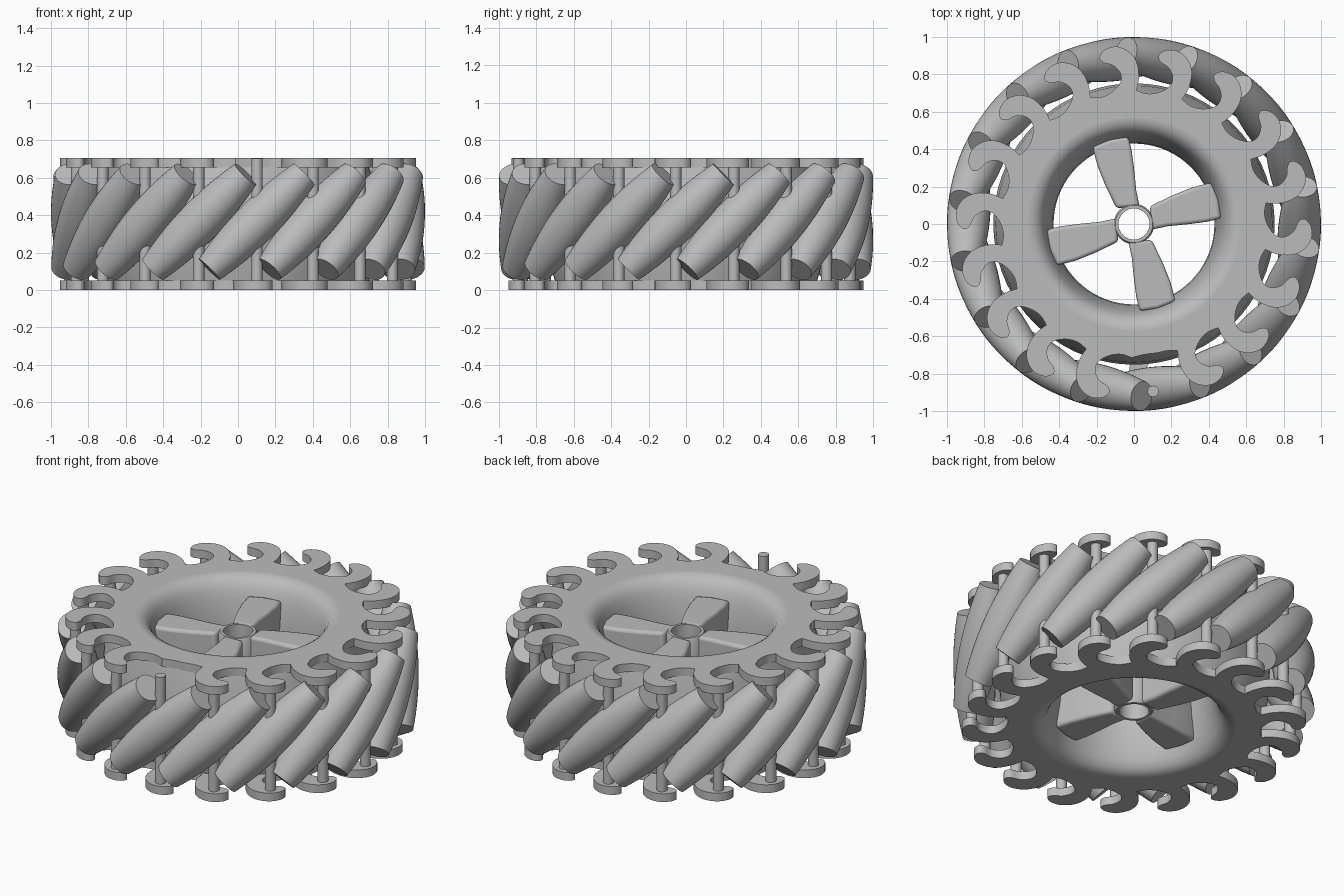
import bpy, bmesh
from math import cos, sin, pi, radians, sqrt
from mathutils import Matrix, Vector

cube = bpy.data.objects.get("Cube")
if cube:
    bpy.data.objects.remove(cube, do_unlink=True)

grey = bpy.data.materials.new("plain grey")
grey.use_nodes = True
grey.diffuse_color = (0.5, 0.5, 0.5, 1)
grey.node_tree.nodes["Principled BSDF"].inputs["Base Color"].default_value = (0.5, 0.5, 0.5, 1)

COUNT = 18
STEP = 360 / COUNT
START = -83.5          # azimuth of the first roller, in degrees
HEIGHT = 0.705
THICK = 0.05


def polar(r, deg):
    return Vector((r * cos(radians(deg)), r * sin(radians(deg)), 0))


def add(name, data):
    ob = bpy.data.objects.new(name, data)
    bpy.context.collection.objects.link(ob)
    if not data.materials:
        data.materials.append(grey)
    return ob


def smooth(ob, angle=35):
    bpy.ops.object.select_all(action='DESELECT')
    ob.select_set(True)
    bpy.context.view_layer.objects.active = ob
    bpy.ops.object.shade_smooth_by_angle(angle=radians(angle))


def lathe(name, profile, sides, closed):
    """Turn (radius, height) points about z; open profiles get end caps."""
    bm = bmesh.new()
    rings = [[bm.verts.new((r * cos(2 * pi * i / sides), r * sin(2 * pi * i / sides), z))
              for i in range(sides)] for r, z in profile]
    pairs = list(zip(rings, rings[1:]))
    if closed:
        pairs.append((rings[-1], rings[0]))
    else:
        bm.faces.new(rings[0])
        bm.faces.new(rings[-1])
    for a, b in pairs:
        for i in range(sides):
            j = (i + 1) % sides
            bm.faces.new((a[i], a[j], b[j], b[i]))
    bmesh.ops.recalc_face_normals(bm, faces=bm.faces)
    me = bpy.data.meshes.new(name)
    bm.to_mesh(me)
    bm.free()
    ob = add(name, me)
    smooth(ob)
    return ob


def soften(points, cuts=4):
    """Catmull-Rom curve through the points, last point left out."""
    p = [points[0]] + points + [points[-1]]
    out = []
    for a, b, c, d in zip(p, p[1:], p[2:], p[3:]):
        for k in range(cuts):
            t = k / cuts
            out.append(0.5 * (2 * b + (c - a) * t + (2 * a - 5 * b + 4 * c - d) * t * t
                              + (3 * b - a - 3 * c + d) * t ** 3))
    return out


# Toothed side plates: one curled hook repeated around a ring
HOOK = [(.715, -7.5), (.78, -8.4), (.86, -7.6), (.92, -5), (.953, -1), (.945, 3),
        (.91, 5.2), (.878, 4.2), (.855, 1), (.81, -1.3), (.76, -1), (.715, 3),
        (.70, 8), (.715, 12.5)]
GAP = [(.715, -7.5), (.70, -2), (.70, 4), (.70, 8), (.715, 12.5)]


def plate(name, z, broken):
    outline = []
    for k in range(COUNT):
        shape = GAP if broken and k == 0 else HOOK
        outline += soften([polar(r, START + k * STEP + a) for r, a in shape])
    hole = [polar(.57, a * 5) for a in range(72)]
    cu = bpy.data.curves.new(name, 'CURVE')
    cu.dimensions = '2D'
    cu.fill_mode = 'BOTH'
    cu.extrude = THICK / 2
    for loop in (outline, hole):
        sp = cu.splines.new('POLY')
        sp.points.add(len(loop) - 1)
        for pt, co in zip(sp.points, loop):
            pt.co = (co.x, co.y, 0, 1)
        sp.use_cyclic_u = True
    ob = add(name, cu)
    ob.location.z = z
    bpy.ops.object.select_all(action='DESELECT')
    ob.select_set(True)
    bpy.context.view_layer.objects.active = ob
    bpy.ops.object.convert(target='MESH')
    smooth(bpy.context.object, 30)


plate("bottom_toothed_plate", THICK / 2, False)
plate("top_toothed_plate", HEIGHT - THICK / 2, True)

# Rim drum: flared bore inside, slight bulge outside, mirrored about mid height
MID = HEIGHT / 2
upper = [(.43, 0), (.435, .09), (.45, .18), (.465, .24), (.483, .29), (.505, .325),
         (.535, .345), (.57, MID), (.60, MID - .003), (.69, MID - .003),
         (.70, MID - THICK), (.74, .17), (.752, 0)]
lower = [(r, -h) for r, h in reversed(upper[1:-1])]
rim = lathe("rim_drum", [(r, MID + h) for r, h in upper + lower], 72, True)

# Axle sleeve in the centre
LOW, TOP = .10, .605
lathe("axle_sleeve", [(.083, LOW), (.083, TOP), (.10, TOP), (.108, TOP - .012),
                      (.108, LOW + .012), (.10, LOW)], 40, True)

# Four tall spokes, wider towards the rim
FOOT = [(.03, .092), (.012, .18), (.0, .30), (-.012, .39), (-.03, .466),
        (-.13, .452), (-.222, .412), (-.195, .31), (-.155, .21), (-.095, .085), (-.03, .088)]
bm = bmesh.new()
base = bm.faces.new([bm.verts.new((x, y, LOW)) for x, y in FOOT])
ext = bmesh.ops.extrude_face_region(bm, geom=[base])
bmesh.ops.translate(bm, vec=(0, 0, TOP - LOW),
                    verts=[v for v in ext["geom"] if isinstance(v, bmesh.types.BMVert)])
bmesh.ops.recalc_face_normals(bm, faces=bm.faces)
spoke_mesh = bpy.data.meshes.new("spoke")
bm.to_mesh(spoke_mesh)
bm.free()
for k in range(4):
    spoke = add("spoke_%d" % (k + 1), spoke_mesh)
    spoke.rotation_euler.z = k * pi / 2
    bev = spoke.modifiers.new("rounded edges", 'BEVEL')
    bev.width = .018
    bev.segments = 3
    bev.limit_method = 'ANGLE'
    bev.angle_limit = radians(40)
    smooth(spoke, 40)

# Barrel rollers tilted 45 degrees, each on an upright pin between the hooks
AXIS, HALF = .885, .36
barrel = [(1 - sqrt(AXIS ** 2 + (HALF * t / 8) ** 2 / 2), HALF * t / 8) for t in range(-8, 9)]
roller = lathe("roller_1", barrel, 36, False)
pin = lathe("pin_1", [(.03, .01), (.03, HEIGHT - .002)], 20, False)
for k in range(COUNT):
    ang = START + k * STEP
    if k:
        roller = add("roller_%d" % (k + 1), roller.data)
        pin = add("pin_%d" % (k + 1), pin.data)
    out = polar(1, ang)
    along = (polar(1, ang + 90) + Vector((0, 0, 1))).normalized()
    turn = Matrix((out, along.cross(out), along)).transposed().to_4x4()
    roller.matrix_world = Matrix.Translation(out * AXIS + Vector((0, 0, .365))) @ turn
    pin.location = out * .9
